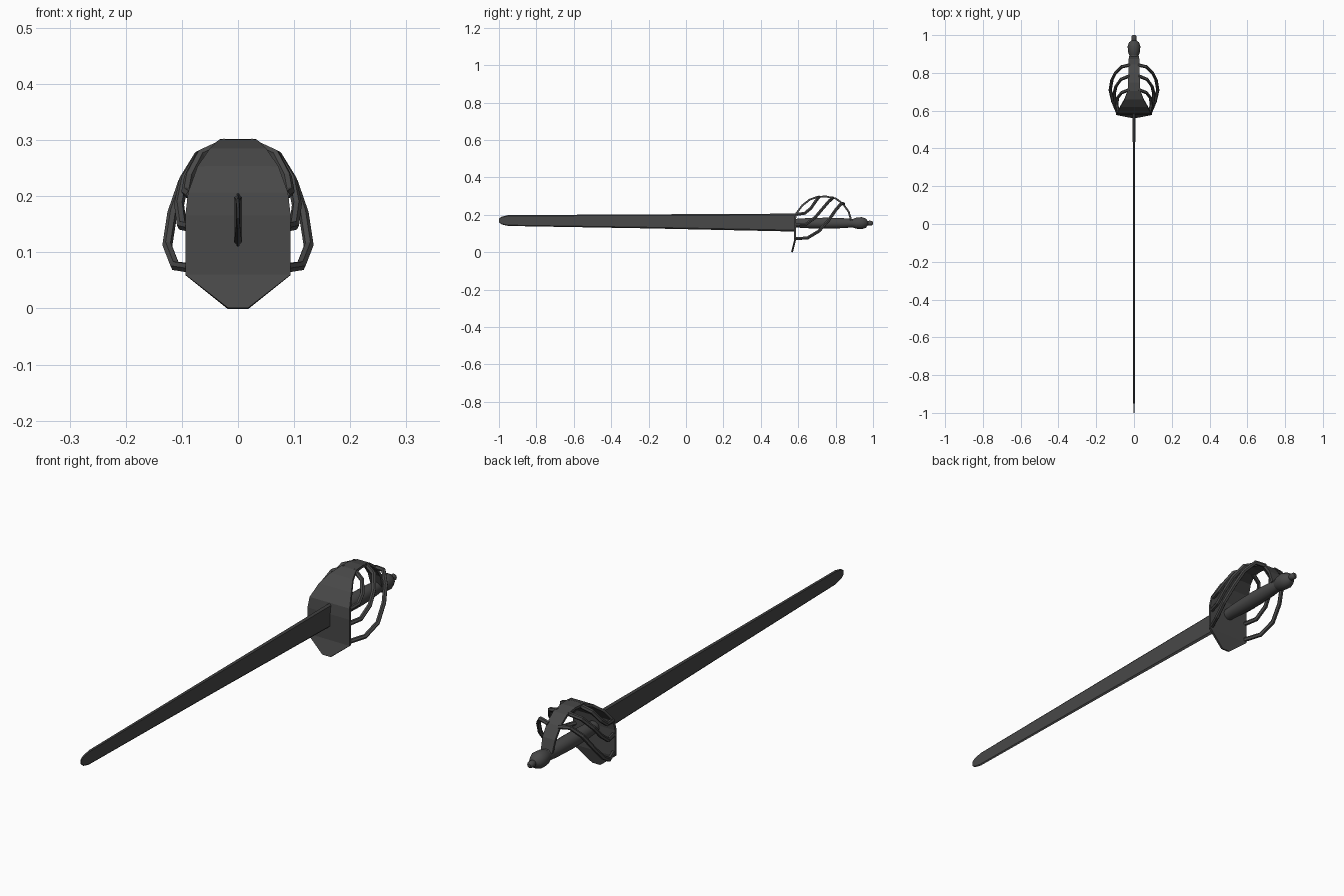
import bpy, bmesh, math

if "Cube" in bpy.data.objects:
    bpy.data.objects.remove(bpy.data.objects["Cube"])

steel = bpy.data.materials.new("dark steel")
steel.diffuse_color = (0.065, 0.065, 0.065, 1)
steel.use_nodes = True
steel.node_tree.nodes["Principled BSDF"].inputs["Base Color"].default_value = steel.diffuse_color


def loft(name, rings, closed=True):
    """Skin a list of point rings; closed rings get end caps."""
    bm = bmesh.new()
    rows = [[bm.verts.new(p) for p in r] for r in rings]
    n = len(rows[0])
    for a, b in zip(rows, rows[1:]):
        for i in range(n if closed else n - 1):
            j = (i + 1) % n
            bm.faces.new((a[i], a[j], b[j], b[i]))
    if closed:
        bm.faces.new(rows[0])
        bm.faces.new(rows[-1])
    bmesh.ops.recalc_face_normals(bm, faces=bm.faces)
    me = bpy.data.meshes.new(name)
    bm.to_mesh(me)
    bm.free()
    me.materials.append(steel)
    ob = bpy.data.objects.new(name, me)
    bpy.context.collection.objects.link(ob)
    return ob


# Blade: diamond-edged flat section (y, z low, z high, half thickness)
def blade_ring(y, lo, hi, t):
    d = (hi - lo) * 0.08
    return [(-t, y, lo + d), (0, y, lo), (t, y, lo + d),
            (t, y, hi - d), (0, y, hi), (-t, y, hi - d)]


loft("blade", [blade_ring(*s) for s in [
    (-1.0, 0.160, 0.180, 0.002), (-0.985, 0.148, 0.190, 0.003),
    (-0.95, 0.140, 0.198, 0.004), (-0.2, 0.127, 0.202, 0.005),
    (0.585, 0.110, 0.206, 0.007)]])

# Guard plate sweeping up and back into the knuckle bow (y, z, half width)
guard_rows = [(0.567, 0.0, 0.018), (0.582, 0.06, 0.094), (0.582, 0.165, 0.094),
              (0.588, 0.205, 0.089), (0.622, 0.25, 0.072), (0.662, 0.281, 0.050),
              (0.705, 0.296, 0.034), (0.75, 0.297, 0.031), (0.80, 0.287, 0.030),
              (0.84, 0.258, 0.029), (0.87, 0.215, 0.028), (0.885, 0.165, 0.025)]
guard = loft("guard_and_knuckle_bow",
             [[(-w, y, z), (0, y, z), (w, y, z)] for y, z, w in guard_rows], False)
mod = guard.modifiers.new("thickness", "SOLIDIFY")
mod.thickness = 0.010
mod.offset = 0

# Grip and pommel, turned about the y axis (y, radius)
def turned(name, profile, z=0.155, n=10):
    ob = loft(name, [[(r * math.cos(2 * math.pi * i / n), y,
                       z + r * math.sin(2 * math.pi * i / n)) for i in range(n)]
                     for y, r in profile])
    ob.data.shade_smooth()
    bpy.context.view_layer.objects.active = ob
    ob.select_set(True)
    bpy.ops.object.shade_smooth_by_angle(angle=math.radians(40))
    ob.select_set(False)


turned("grip", [(0.58, 0.024), (0.66, 0.029), (0.76, 0.031), (0.84, 0.028), (0.90, 0.023)])
turned("pommel", [(0.895, 0.026), (0.91, 0.031), (0.94, 0.034), (0.962, 0.026),
                  (0.972, 0.012), (0.98, 0.014), (0.993, 0.013), (1.0, 0.007)])

# Basket bars, mirrored to both sides
bars = {
    "lower": [(0.085, 0.585, 0.072), (0.112, 0.65, 0.076), (0.126, 0.71, 0.112),
              (0.117, 0.762, 0.170), (0.098, 0.80, 0.225), (0.066, 0.832, 0.262),
              (0.022, 0.842, 0.258)],
    "middle": [(0.086, 0.585, 0.145), (0.100, 0.64, 0.148), (0.105, 0.69, 0.185),
               (0.096, 0.728, 0.230), (0.070, 0.765, 0.273), (0.022, 0.785, 0.290)],
    "upper": [(0.084, 0.592, 0.202), (0.092, 0.635, 0.208), (0.087, 0.668, 0.235),
              (0.066, 0.695, 0.275), (0.022, 0.712, 0.295)],
}
for label, pts in bars.items():
    for side, s in (("right", 1), ("left", -1)):
        cu = bpy.data.curves.new(label + "_bar_" + side, "CURVE")
        cu.dimensions = "3D"
        cu.bevel_depth = 0.009
        cu.bevel_resolution = 1
        cu.use_fill_caps = True
        sp = cu.splines.new("POLY")
        sp.points.add(len(pts) - 1)
        for p, (x, y, z) in zip(sp.points, pts):
            p.co = (s * x, y, z, 1)
        sp.use_smooth = False
        cu.materials.append(steel)
        bpy.context.collection.objects.link(
            bpy.data.objects.new(label + "_bar_" + side, cu))
